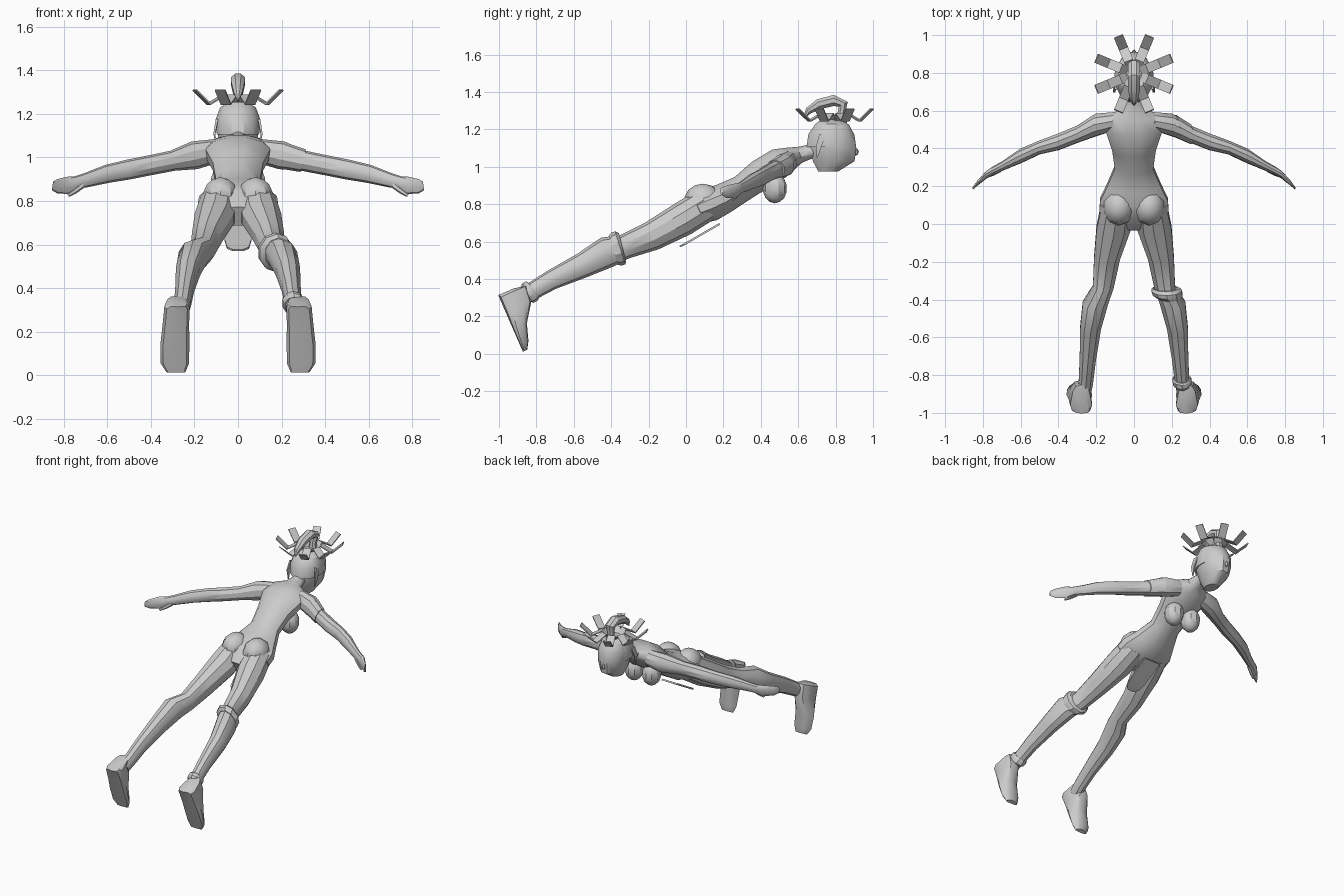
import bpy, bmesh, math
from mathutils import Vector

cube = bpy.data.objects.get("Cube")
if cube:
    bpy.data.objects.remove(cube, do_unlink=True)

clay = bpy.data.materials.new("clay_grey")
clay.use_nodes = True
colour = (0.6, 0.6, 0.6, 1)
clay.diffuse_color = colour
clay.node_tree.nodes["Principled BSDF"].inputs["Base Color"].default_value = colour

X, Y = Vector((1, 0, 0)), Vector((0, 1, 0))
parts = []


def finish(name, bm):
    """Turn a bmesh into a named, coloured object."""
    bmesh.ops.recalc_face_normals(bm, faces=bm.faces)
    mesh = bpy.data.meshes.new(name)
    bm.to_mesh(mesh)
    bm.free()
    mesh.materials.append(clay)
    obj = bpy.data.objects.new(name, mesh)
    bpy.context.collection.objects.link(obj)
    parts.append(obj)
    return obj


def loft(name, rows, side=X, sides=10, power=1.0, taper=0.0, along=None):
    """Skin rings given as (x, y, z, half width, half depth)."""
    bm = bmesh.new()
    centres = [Vector(row[:3]) for row in rows]
    rings = []
    for i, row in enumerate(rows):
        before, after = centres[max(i - 1, 0)], centres[min(i + 1, len(rows) - 1)]
        depth = side.cross(along or (after - before)).normalized()
        ring = []
        for k in range(sides):
            angle = math.tau * (k + 0.5) / sides
            c, s = math.cos(angle), math.sin(angle)
            c = math.copysign(abs(c) ** power, c)
            s = math.copysign(abs(s) ** power, s)
            width = row[3] * c * (1 - taper * (s + 1) / 2)
            ring.append(bm.verts.new(centres[i] + side * width + depth * row[4] * s))
        rings.append(ring)
    for a, b in zip(rings, rings[1:]):
        for k in range(sides):
            j = (k + 1) % sides
            bm.faces.new((a[k], a[j], b[j], b[k]))
    bm.faces.new(rings[0])
    bm.faces.new(rings[-1])
    return finish(name, bm)


def ball(name, centre, radii, segments=10, rows=7):
    bm = bmesh.new()
    bmesh.ops.create_uvsphere(bm, u_segments=segments, v_segments=rows, radius=1)
    for v in bm.verts:
        v.co = Vector(centre) + Vector(p * r for p, r in zip(v.co, radii))
    return finish(name, bm)


def flip(rows, sign):
    return [(sign * row[0], *row[1:]) for row in rows]


# Torso, from crotch to neck
loft("torso", [
    (0, -.01, .73, .08, .05),
    (0, .07, .775, .19, .085),
    (0, .13, .80, .185, .095),
    (0, .20, .83, .15, .085),
    (0, .30, .885, .105, .075),
    (0, .40, .96, .12, .085),
    (0, .50, 1.02, .155, .085),
    (0, .57, 1.05, .14, .06),
    (0, .61, 1.065, .06, .045),
    (0, .66, 1.08, .042, .04),
    (0, .74, 1.10, .042, .04)], sides=12)

# Head and hair
skull = [
    (0, .76, .975, .04, .055),
    (0, .79, 1.03, .075, .115),
    (0, .785, 1.10, .095, .13),
    (0, .785, 1.17, .10, .12),
    (0, .79, 1.225, .08, .085),
    (0, .79, 1.25, .04, .05)]
loft("head", skull, sides=12, along=Vector((0, 0, 1)))
loft("hair_cap", [(x, y - .015, z + .005, w * 1.06, d) for x, y, z, w, d in skull[2:]],
     sides=12, along=Vector((0, 0, 1)))
ball("nose", (0, .908, 1.08), (.012, .016, .02), 6, 4)
loft("ponytail", [
    (0, .83, 1.23, .035, .035),
    (0, .83, 1.28, .022, .022),
    (0, .84, 1.335, .034, .03),
    (0, .79, 1.355, .036, .032),
    (0, .71, 1.335, .033, .03),
    (0, .655, 1.30, .022, .02),
    (0, .63, 1.262, .005, .005)], sides=8)

# Ring of bent strips around the ponytail
bend = [(.03, 1.24), (.075, 1.285), (.145, 1.245), (.215, 1.31)]
for i in range(8):
    turn = math.tau * (i + .5) / 8
    out = Vector((math.cos(turn), math.sin(turn), 0))
    across = Vector((-out.y, out.x, 0))
    loft("hair_strip", [(out.x * r, .795 + out.y * r, z, .036, .005) for r, z in bend],
         side=across, sides=4)

# Limbs and paired body forms
arm = [
    (.10, .545, 1.03, .05, .055),
    (.20, .525, 1.01, .062, .065),
    (.30, .475, .985, .047, .047),
    (.40, .435, .965, .046, .046),
    (.50, .405, .945, .038, .046),
    (.60, .36, .925, .04, .042),
    (.70, .305, .895, .025, .033),
    (.74, .285, .885, .024, .03),
    (.78, .262, .872, .02, .04),
    (.83, .215, .867, .014, .033),
    (.852, .19, .87, .007, .02)]
leg = [
    (.09, .11, .80, .085, .09),
    (.108, -.02, .72, .095, .092),
    (.143, -.18, .632, .072, .08),
    (.162, -.33, .572, .058, .066),
    (.205, -.42, .545, .07, .084),
    (.23, -.55, .475, .058, .068),
    (.245, -.72, .395, .045, .053),
    (.255, -.84, .325, .04, .047),
    (.265, -.89, .295, .04, .045)]
# Foot rows: distance along the sole, height, half width, sideways position
foot = [
    (-.01, .09, .045, .275),
    (.005, .16, .067, .28),
    (.09, .15, .07, .285),
    (.19, .08, .077, .29),
    (.28, .05, .075, .29),
    (.32, .025, .05, .285)]
heel = Vector((0, -1, .305))
sole = Vector((0, .4, -.917)).normalized()
rise = X.cross(sole)
foot_rows = []
for step, height, width, x in foot:
    p = heel + sole * step + rise * height / 2
    foot_rows.append((x, p.y, p.z, width, height / 2))

thumb = [
    (.71, .285, .875, .012, .014),
    (.75, .265, .845, .012, .012),
    (.78, .25, .825, .007, .007)]
for sign, label in ((1, "left"), (-1, "right")):
    loft(label + "_arm", flip(arm, sign), side=Y)
    loft(label + "_thumb", flip(thumb, sign), side=Y, sides=6)
    loft(label + "_leg", flip(leg, sign))
    loft(label + "_foot", flip(foot_rows, sign), power=.6, taper=.42, along=sole)
    ball(label + "_breast", (sign * .067, .475, .885), (.062, .065, .08))
    ball(label + "_buttock", (sign * .08, .09, .82), (.085, .10, .09))
    loft(label + "_hair_lock", flip([
        (.097, .73, 1.17, .008, .025),
        (.108, .71, 1.11, .006, .02),
        (.10, .70, 1.05, .003, .005)], sign), sides=4)

# Bands worn on the left side only
loft("left_armband", [
    (.22, .518, 1.005, .062, .06),
    (.30, .475, .985, .053, .053)], side=Y)
loft("left_knee_cuff", [
    (.168, -.34, .57, .07, .078),
    (.172, -.352, .567, .083, .092),
    (.178, -.372, .56, .082, .092),
    (.19, -.39, .555, .068, .08)])
loft("left_ankle_cuff", [
    (.253, -.815, .342, .045, .052),
    (.254, -.825, .335, .052, .06),
    (.256, -.845, .325, .052, .06),
    (.258, -.855, .318, .045, .05)])

# Front cloth flap
loft("front_flap", [
    (0, .18, .695, .07, .006),
    (0, .05, .62, .07, .006),
    (0, -.01, .585, .058, .006),
    (0, -.033, .574, .028, .005)], sides=4, power=.4)

# Shading
bpy.ops.object.select_all(action="DESELECT")
for obj in parts:
    obj.select_set(True)
bpy.context.view_layer.objects.active = parts[0]
bpy.ops.object.shade_smooth_by_angle(angle=math.radians(32))
